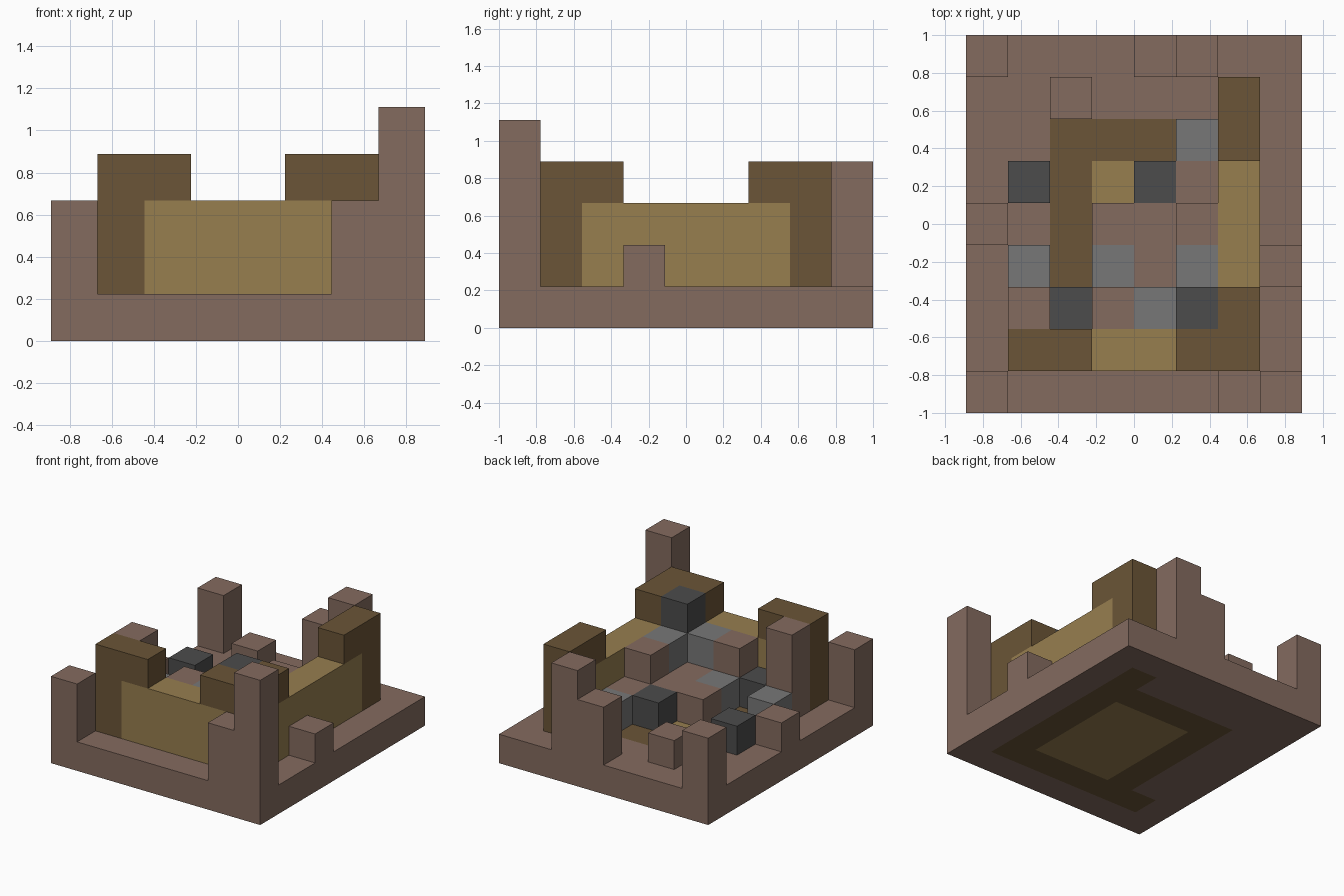
import bpy
import bmesh
from mathutils import Vector

cube = bpy.data.objects.get("Cube")
if cube:
    bpy.data.objects.remove(cube, do_unlink=True)

UNIT = 2 / 9                       # one block
ORIGIN = Vector((4, 4.5, 0))       # centre of the footprint, in blocks


def material(name, rgb):
    """Flat material from an 8-bit sRGB colour."""
    lin = [((c / 255 + 0.055) / 1.055) ** 2.4 for c in rgb] + [1]
    mat = bpy.data.materials.new(name)
    mat.use_nodes = True
    mat.diffuse_color = lin
    bsdf = mat.node_tree.nodes["Principled BSDF"]
    bsdf.inputs["Base Color"].default_value = lin
    bsdf.inputs["Roughness"].default_value = 1
    return mat


CLAY = material("clay brown", (132, 107, 95))
BARK = material("dark timber", (107, 85, 55))
PLANK = material("light timber", (151, 126, 79))
STONE = material("light stone", (119, 119, 119))
SLATE = material("dark stone", (76, 76, 76))

blocks = {}      # block position -> part name
part_mats = {}   # part name -> material


def fill(part, mat, x, y, z):
    """Fill inclusive block ranges; later fills replace earlier ones."""
    part_mats[part] = mat
    x, y, z = [(r, r) if isinstance(r, int) else r for r in (x, y, z)]
    for i in range(x[0], x[1] + 1):
        for j in range(y[0], y[1] + 1):
            for k in range(z[0], z[1] + 1):
                blocks[i, j, k] = part


def columns(part, mat, spots):
    """Stand columns on the floor: (x, y, total height)."""
    for i, j, height in spots:
        fill(part, mat, i, j, (1, height - 1))


# Ground slab with the timber footing and plank floor set into it
fill("ground_slab", CLAY, (0, 7), (0, 8), 0)
fill("timber_footing", BARK, (2, 6), (1, 6), 0)
fill("timber_footing", BARK, 1, 1, 0)
fill("timber_footing", BARK, 6, 7, 0)
fill("plank_floor", PLANK, (3, 5), (2, 5), 0)

# Plank walls along the front and left sides
fill("front_wall", PLANK, (2, 5), 1, (1, 2))
fill("left_wall", PLANK, 6, (2, 6), (1, 2))

# Timber corner posts and the beams over the wall ends
columns("timber_posts", BARK, [(1, 1, 4), (6, 1, 4), (6, 7, 4)])
fill("timber_beams", BARK, 2, 1, 3)
fill("timber_beams", BARK, 5, 1, 3)
fill("timber_beams", BARK, 6, 2, 3)
fill("timber_beams", BARK, 6, 6, 3)

# Clay pillars around the rim
columns("front_pillars", CLAY, [(0, 0, 3), (6, 0, 3), (7, 0, 5)])
columns("back_pillars", CLAY, [(0, 8, 3), (4, 8, 3), (5, 8, 4)])
columns("side_stubs", CLAY, [(0, 4, 2), (7, 3, 2), (2, 7, 2)])
columns("right_pillar", CLAY, [(1, 2, 4)])

# Rubble heap inside the walls
columns("clay_rubble", CLAY, [(3, 2, 3), (4, 3, 2), (3, 4, 2), (4, 4, 2),
                              (5, 4, 3), (5, 5, 2)])
columns("stone_rubble", STONE, [(4, 2, 3), (5, 3, 3), (3, 3, 2),
                                (1, 3, 2), (5, 6, 2)])
columns("slate_rubble", SLATE, [(5, 2, 4), (2, 2, 2), (4, 5, 2), (1, 5, 2)])


def build(part):
    """Make one mesh from the exposed block sides of a part."""
    bm = bmesh.new()
    for pos, owner in blocks.items():
        if owner != part:
            continue
        centre = Vector(pos) + Vector((0.5, 0.5, 0.5)) - ORIGIN
        for axis in range(3):
            for sign in (-1, 1):
                n = Vector((0, 0, 0))
                n[axis] = sign
                if tuple(int(p + d) for p, d in zip(pos, n)) in blocks:
                    continue
                u = Vector((0, 0, 0))
                u[(axis + 1) % 3] = 1
                v = n.cross(u)
                ring = [-u - v, u - v, u + v, v - u]
                bm.faces.new([bm.verts.new((centre + (n + c) / 2) * UNIT)
                              for c in ring])
    bmesh.ops.remove_doubles(bm, verts=bm.verts, dist=0.001)
    if bm.faces:
        mesh = bpy.data.meshes.new(part)
        bm.to_mesh(mesh)
        mesh.materials.append(part_mats[part])
        bpy.context.collection.objects.link(bpy.data.objects.new(part, mesh))
    bm.free()


for name in part_mats:
    build(name)
